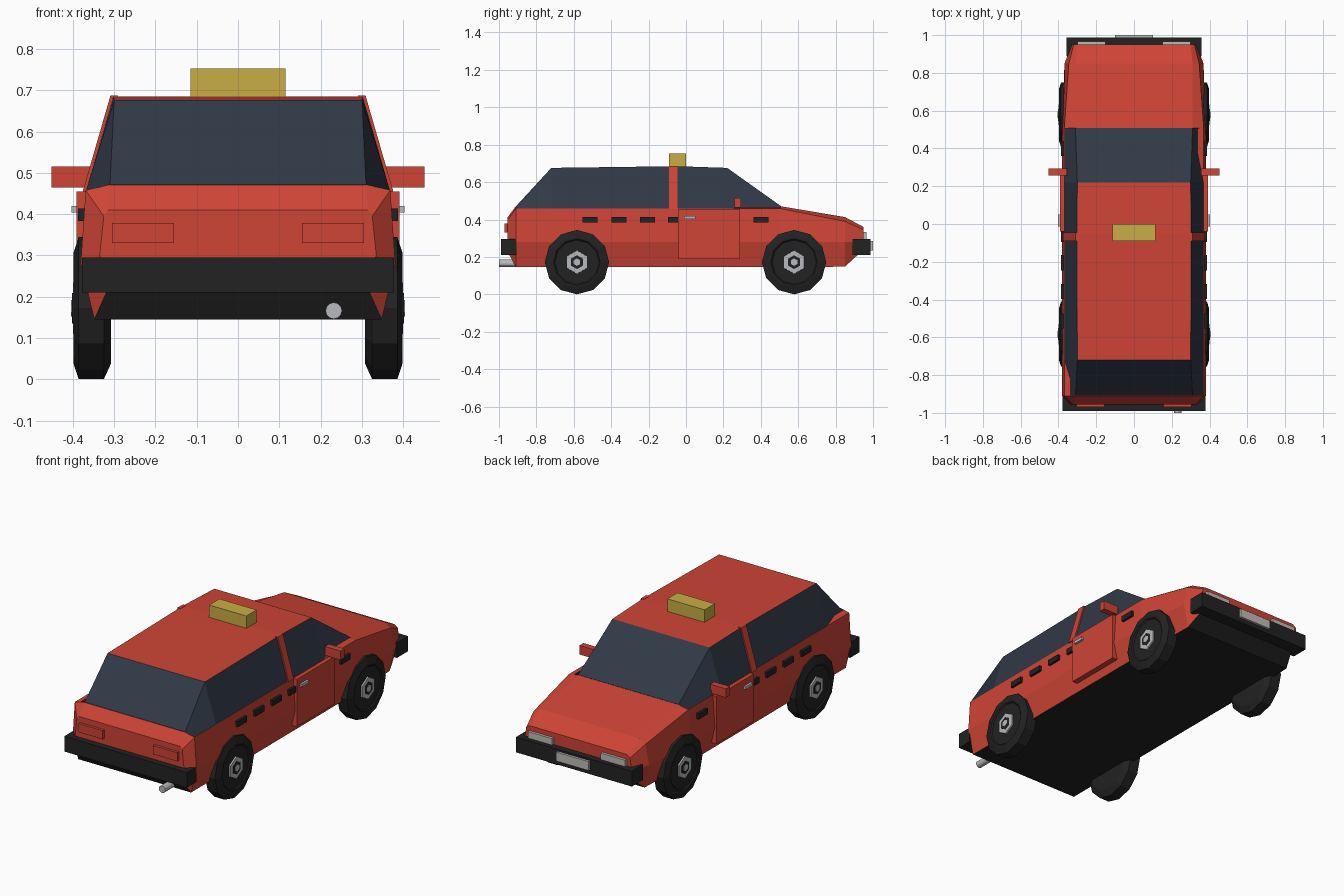
import bpy, bmesh, math
from mathutils import Vector

if "Cube" in bpy.data.objects:
    bpy.data.objects.remove(bpy.data.objects["Cube"])


def material(name, r, g, b):
    m = bpy.data.materials.new(name)
    m.diffuse_color = (r, g, b, 1)
    m.use_nodes = True
    m.node_tree.nodes["Principled BSDF"].inputs["Base Color"].default_value = m.diffuse_color
    return m


RED = material("red paint", 0.62, 0.058, 0.037)
GLASS = material("dark glass", 0.03, 0.041, 0.062)
BLACK = material("black rubber", 0.016, 0.016, 0.016)
GOLD = material("yellow sign", 0.58, 0.42, 0.06)
SILVER = material("silver metal", 0.48, 0.49, 0.51)
LIGHT = material("pale lamp", 0.52, 0.5, 0.47)


def finish(name, bm, mats, rule=None):
    bmesh.ops.recalc_face_normals(bm, faces=bm.faces)
    bm.normal_update()
    if rule:
        for f in bm.faces:
            f.material_index = rule(f)
    me = bpy.data.meshes.new(name)
    bm.to_mesh(me)
    bm.free()
    for m in mats:
        me.materials.append(m)
    ob = bpy.data.objects.new(name, me)
    bpy.context.collection.objects.link(ob)
    return ob


def loft(name, rings, mats, rule=None):
    """Skin a list of equal-length point rings and cap the ends."""
    bm = bmesh.new()
    vs = [[bm.verts.new(p) for p in ring] for ring in rings]
    n = len(vs[0])
    for a, b in zip(vs, vs[1:]):
        for i in range(n):
            j = (i + 1) % n
            bm.faces.new((a[i], a[j], b[j], b[i]))
    bm.faces.new(vs[0])
    bm.faces.new(vs[-1])
    return finish(name, bm, mats, rule)


def section(y, half):
    """Symmetric ring at y from right-hand (x, z) points, bottom to top."""
    return [(x, y, z) for x, z in half] + [(-x, y, z) for x, z in reversed(half)]


def box(name, mat, x, y, z):
    ring = lambda yy: [(x[0], yy, z[0]), (x[1], yy, z[0]), (x[1], yy, z[1]), (x[0], yy, z[1])]
    return loft(name, [ring(y[0]), ring(y[1])], [mat])


def lathe(name, mat, profile, sides, y, z, s):
    """Spin (x, radius) points round an axle along x."""
    rings = []
    for x, r in profile:
        rings.append([(s * x, y + r * math.sin(math.tau * i / sides),
                       z + r * math.cos(math.tau * i / sides)) for i in range(sides)])
    return loft(name, rings, [mat])


# Lower body, with black floor and sloping undersides
waist = [(0.348, 0.145), (0.381, 0.28), (0.369, 0.458), (0.31, 0.471)]
loft("body", [
    section(-0.955, [(0.31, 0.23), (0.335, 0.30), (0.325, 0.395), (0.315, 0.41)]),
    section(-0.91, waist),
    section(0.505, waist),
    section(0.85, [(0.34, 0.148), (0.368, 0.28), (0.345, 0.39), (0.31, 0.413)]),
    section(0.95, [(0.305, 0.24), (0.33, 0.28), (0.32, 0.345), (0.30, 0.36)]),
], [RED, BLACK], lambda f: int(f.normal.z < -0.3 and abs(f.normal.x) < 0.2))

# Cabin: glass all round, red roof
loft("cabin", [
    section(-0.908, [(0.368, 0.457), (0.31, 0.472)]),
    section(-0.72, [(0.368, 0.457), (0.30, 0.676)]),
    section(-0.05, [(0.368, 0.457), (0.302, 0.685)]),
    section(0.22, [(0.368, 0.457), (0.30, 0.676)]),
    section(0.507, [(0.368, 0.457), (0.31, 0.472)]),
], [GLASS, RED], lambda f: int(f.normal.z > 0.95))

# Roof sign
box("roof_sign", GOLD, (-0.115, 0.115), (-0.09, 0.0), (0.68, 0.753))

# Bumpers, number plate and exhaust
box("tail_bumper", BLACK, (-0.378, 0.378), (-0.99, -0.905), (0.21, 0.295))
box("nose_bumper", BLACK, (-0.357, 0.357), (0.89, 0.987), (0.21, 0.295))
box("number_plate", LIGHT, (-0.1, 0.1), (0.98, 1.0), (0.235, 0.285))
loft("exhaust", [[(0.232 + 0.02 * math.cos(math.tau * i / 12), y,
                   0.166 + 0.02 * math.sin(math.tau * i / 12)) for i in range(12)]
                 for y in (-1.0, -0.9)], [SILVER])

for s, side in ((1, "right"), (-1, "left")):
    def sbox(name, mat, x, y, z):
        box(side + "_" + name, mat, (s * x[0], s * x[1]), y, z)

    # Lamps
    sbox("tail_lamp", RED, (0.155, 0.305), (-0.97, -0.94), (0.33, 0.378))
    sbox("head_lamp", LIGHT, (0.15, 0.30), (0.93, 0.965), (0.297, 0.333))

    # Door, handle, mirror
    sbox("door", RED, (0.35, 0.391), (-0.04, 0.29), (0.19, 0.455))
    sbox("door_handle", SILVER, (0.385, 0.403), (-0.012, 0.05), (0.404, 0.42))
    sbox("mirror", RED, (0.355, 0.452), (0.258, 0.293), (0.465, 0.515))

    # Side trim blocks
    for y in (-0.513, -0.358, -0.205, -0.055, 0.40):
        sbox("trim_block", BLACK, (0.355, 0.387), (y - 0.04, y + 0.04), (0.383, 0.414))

    # Slanted window pillar
    loft(side + "_pillar", [[(s * x, y, z) for x, z in
                             ((0.35, 0.455), (0.376, 0.455), (0.309, 0.687), (0.29, 0.687))]
                            for y in (-0.09, -0.045)], [RED])

    # Wheels
    for y, end in ((-0.583, "back"), (0.578, "hood")):
        name = side + "_" + end
        lathe(name + "_tyre", BLACK, [(0.308, 0.135), (0.325, 0.172), (0.386, 0.172), (0.398, 0.135),
                                      (0.398, 0.125), (0.392, 0.118)], 12, y, 0.172, s)
        lathe(name + "_hubcap", SILVER, [(0.38, 0.064), (0.4, 0.062)], 6, y, 0.172, s)
        lathe(name + "_hub_recess", BLACK, [(0.39, 0.037), (0.402, 0.037)], 6, y, 0.172, s)
        lathe(name + "_hub_nut", SILVER, [(0.39, 0.02), (0.404, 0.02)], 6, y, 0.172, s)
